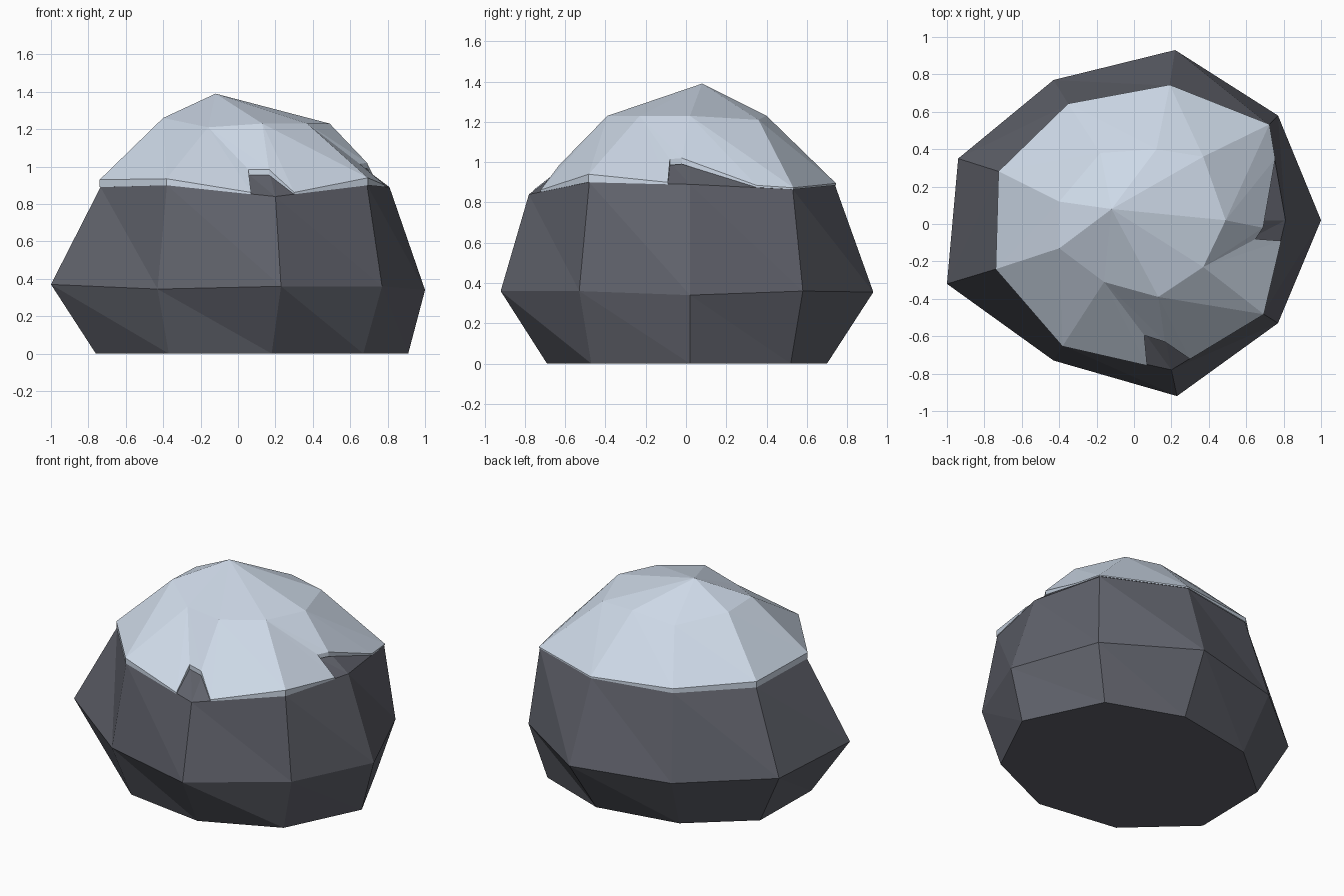
import bpy, bmesh

if "Cube" in bpy.data.objects:
    bpy.data.objects.remove(bpy.data.objects["Cube"])


def material(name, rgb):
    m = bpy.data.materials.new(name)
    m.diffuse_color = (*rgb, 1)
    m.use_nodes = True
    m.node_tree.nodes["Principled BSDF"].inputs["Base Color"].default_value = m.diffuse_color
    return m


def finish(bm, name, mat):
    bmesh.ops.recalc_face_normals(bm, faces=bm.faces)
    me = bpy.data.meshes.new(name)
    bm.to_mesh(me)
    bm.free()
    me.materials.append(mat)
    ob = bpy.data.objects.new(name, me)
    bpy.context.collection.objects.link(ob)
    return ob


def pairs(seq):
    return list(zip(seq, seq[1:] + seq[:1]))


# Nine-sided cross-sections, counter-clockwise from +x
base = [(.91, .02), (.67, .52), (.18, .70), (-.37, .60), (-.75, .28),
        (-.76, -.25), (-.37, -.61), (.18, -.69), (.67, -.47)]
belly = [(1, .02, .34), (.77, .58, .36), (.22, .93, .355), (-.43, .77, .35), (-.94, .35, .36),
         (-1, -.32, .37), (-.43, -.73, .345), (.23, -.92, .36), (.77, -.53, .36)]
shoulder = [(.81, .02, .89), (.72, .53, .865), (.19, .74, .885), (-.35, .64, .89), (-.72, .28, .89),
            (-.735, -.24, .89), (-.38, -.65, .90), (.20, -.78, .84), (.69, -.48, .90)]
crown = [(.49, .02, 1.23), (.37, .36, 1.21), (.12, .40, 1.23), (-.18, .38, 1.20), (-.40, .12, 1.25),
         (-.40, -.13, 1.26), (-.16, -.31, 1.21), (.13, -.39, 1.23), (.37, -.23, 1.23)]
apex = (-.12, .08, 1.39)

# Rock body, with a hidden dome just under the snow
bm = bmesh.new()
dome = [(x * .95, y * .95, z - .08) for x, y, z in crown]
rings = [[bm.verts.new(p) for p in ring]
         for ring in ([(x, y, 0) for x, y in base], belly, shoulder, dome)]
bm.faces.new(rings[0])
for low, high in zip(rings, rings[1:]):
    for (a, b), (c, d) in zip(pairs(low), pairs(high)):
        bm.faces.new((a, b, c))
        bm.faces.new((c, b, d))
tip = bm.verts.new((apex[0], apex[1], apex[2] - .08))
for a, b in pairs(rings[-1]):
    bm.faces.new((a, b, tip))
finish(bm, "rock", material("dark slate", (.115, .12, .145)))

# Snow rim: (point, crown index, skirt height); two notches expose the rock
skirt = {1: .008, 2: .01, 3: .03, 4: .04, 5: .04, 6: .035, 8: .04}
rim = []
for i, h in skirt.items():
    x, y, z = shoulder[i]
    rim.append(((x * 1.006, y * 1.006, z + h), i, h))
    if i == 6:
        rim += [((.07, -.757, .862), 6, .01), ((.055, -.595, .985), 6, .03),
                ((.165, -.63, .985), 7, .03), ((.30, -.722, .862), 7, .01)]
rim += [((.787, -.09, .90), 8, .01), ((.65, -.08, 1.015), 8, .03),
        ((.69, -.02, 1.02), 0, .03), ((.755, .35, .885), 0, .01)]

# Snow cap: rim to crown to apex, plus the short skirt
bm = bmesh.new()
top = [bm.verts.new(p) for p in crown]
tip = bm.verts.new(apex)
edge = [(bm.verts.new(p), bm.verts.new((p[0], p[1], p[2] - h)), i) for p, i, h in rim]
for (a, a_low, i), (b, b_low, j) in pairs(edge):
    bm.faces.new((a_low, b_low, b, a))
    bm.faces.new((a, b, top[i]))
    if i != j:
        bm.faces.new((top[i], b, top[j]))
for a, b in pairs(top):
    bm.faces.new((a, b, tip))
finish(bm, "snow_cap", material("pale snow", (.62, .70, .81)))
